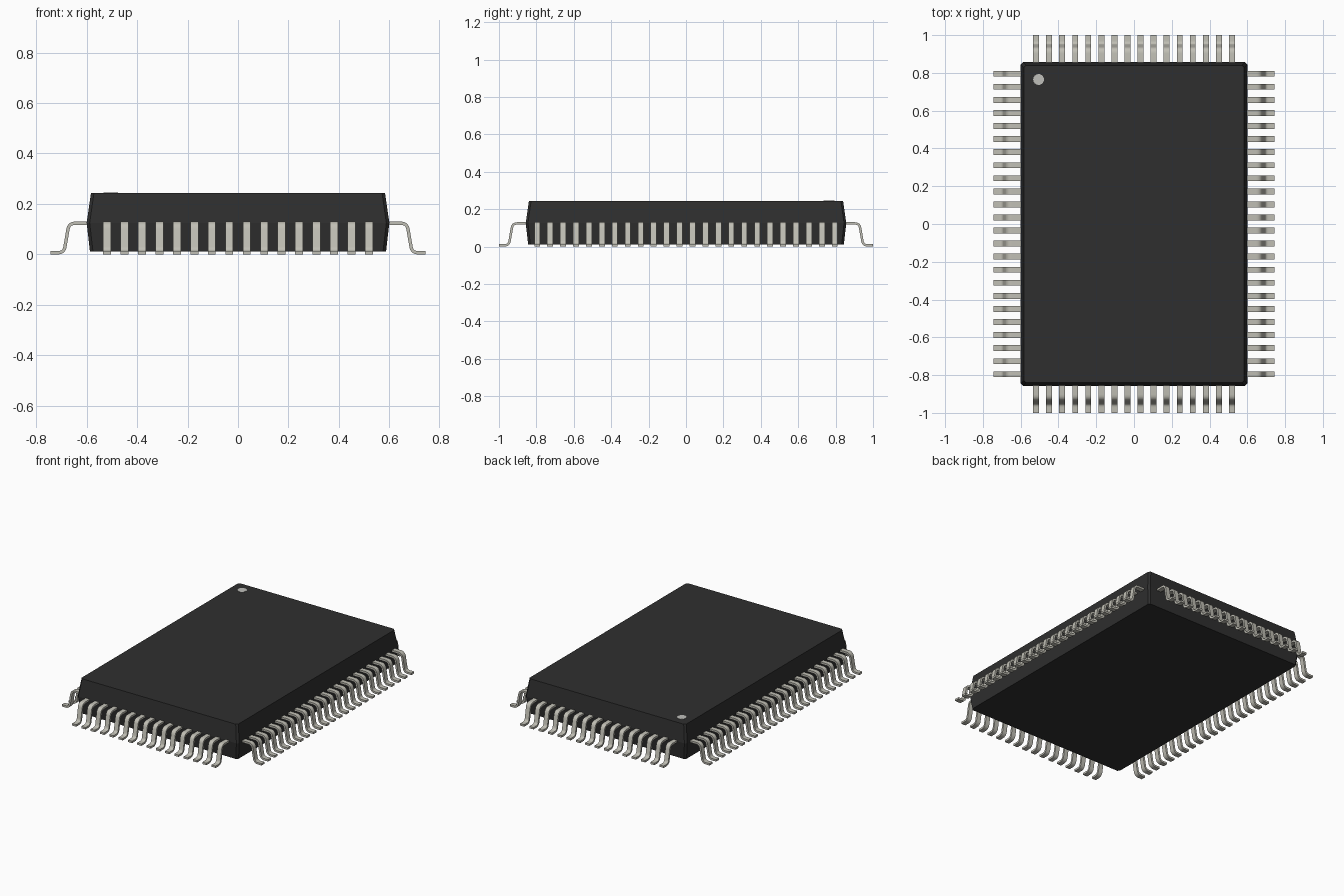
import bpy, bmesh, math
from mathutils import Vector

cube = bpy.data.objects.get("Cube")
if cube:
    bpy.data.objects.remove(cube, do_unlink=True)


def material(name, rgb):
    mat = bpy.data.materials.new(name)
    mat.use_nodes = True
    color = (*rgb, 1.0)
    mat.diffuse_color = color
    mat.node_tree.nodes["Principled BSDF"].inputs["Base Color"].default_value = color
    return mat


BLACK = material("black plastic", (0.028, 0.028, 0.028))
METAL = material("tinned metal", (0.53, 0.52, 0.46))
MARK = material("light grey mark", (0.53, 0.53, 0.50))

HALF_X, HALF_Y = 0.60, 0.857      # body size at the parting line
PITCH, PIN_W, PIN_T = 0.0692, 0.031, 0.013


def finish(name, bm, mat, smooth=False):
    bmesh.ops.recalc_face_normals(bm, faces=bm.faces)
    mesh = bpy.data.meshes.new(name)
    bm.to_mesh(mesh)
    bm.free()
    mesh.materials.append(mat)
    if smooth:
        mesh.shade_smooth()
        mesh.set_sharp_from_angle(angle=math.radians(35))
    obj = bpy.data.objects.new(name, mesh)
    bpy.context.collection.objects.link(obj)
    return obj


# Body: chamfered rectangles, widest at the parting line
def body_ring(bm, inset, z, chamfer=0.012):
    x, y = HALF_X - inset, HALF_Y - inset
    ring = []
    for sx, sy in ((1, 1), (-1, 1), (-1, -1), (1, -1)):
        corner = [(sx * x, sy * (y - chamfer), z), (sx * (x - chamfer), sy * y, z)]
        ring += corner if sx * sy > 0 else corner[::-1]
    return [bm.verts.new(p) for p in ring]


bm = bmesh.new()
rings = [body_ring(bm, i, z) for i, z in ((0.013, 0.012), (0, 0.125), (0.017, 0.243))]
for low, high in zip(rings, rings[1:]):
    for i in range(len(low)):
        j = (i + 1) % len(low)
        bm.faces.new((low[i], low[j], high[j], high[i]))
bm.faces.new(rings[0])
bm.faces.new(rings[-1])
finish("body", bm, BLACK)

# Round mark by the first pin
bm = bmesh.new()
bmesh.ops.create_cone(bm, cap_ends=True, segments=16, radius1=0.029, radius2=0.029, depth=0.004)
mark = finish("first_pin_mark", bm, MARK)
mark.location = (-0.505, 0.765, 0.243)


# Gull-wing pin: a bent strip with rounded corners, (outward, up) points
def rounded_path(points, radius, steps=5):
    pts = [Vector(p) for p in points]
    path = [pts[0]]
    for a, b, c in zip(pts, pts[1:], pts[2:]):
        start = b + (a - b).normalized() * radius
        end = b + (c - b).normalized() * radius
        for i in range(steps + 1):
            t = i / steps
            path.append(start * (1 - t) ** 2 + b * 2 * t * (1 - t) + end * t * t)
    return path + [pts[-1]]


def pin_bmesh():
    mid = PIN_T / 2
    path = rounded_path([(-0.03, 0.13 - mid), (0.07, 0.13 - mid),
                         (0.09, mid), (0.143, mid)], 0.024)
    bm = bmesh.new()
    sections = []
    for i, p in enumerate(path):
        d = (path[min(i + 1, len(path) - 1)] - path[max(i - 1, 0)]).normalized()
        n = Vector((-d.y, d.x)) * mid
        sections.append([bm.verts.new((q.x, w * PIN_W / 2, q.y))
                         for q, w in ((p + n, -1), (p + n, 1), (p - n, 1), (p - n, -1))])
    for a, b in zip(sections, sections[1:]):
        for i in range(4):
            j = (i + 1) % 4
            bm.faces.new((a[i], a[j], b[j], b[i]))
    bm.faces.new(sections[0])
    bm.faces.new(sections[-1])
    return bm


# One row of pins on each side
rows = (("left_pins", HALF_X, 24), ("back_pins", HALF_Y, 16),
        ("right_pins", HALF_X, 24), ("front_pins", HALF_Y, 16))
for turn, (name, reach, count) in enumerate(rows):
    bm = pin_bmesh()
    bmesh.ops.translate(bm, verts=bm.verts, vec=(reach, -PITCH * (count - 1) / 2, 0))
    row = finish(name, bm, METAL, smooth=True)
    row.rotation_euler.z = turn * math.pi / 2
    array = row.modifiers.new("row", "ARRAY")
    array.count = count
    array.use_relative_offset = False
    array.use_constant_offset = True
    array.constant_offset_displace = (0, PITCH, 0)
